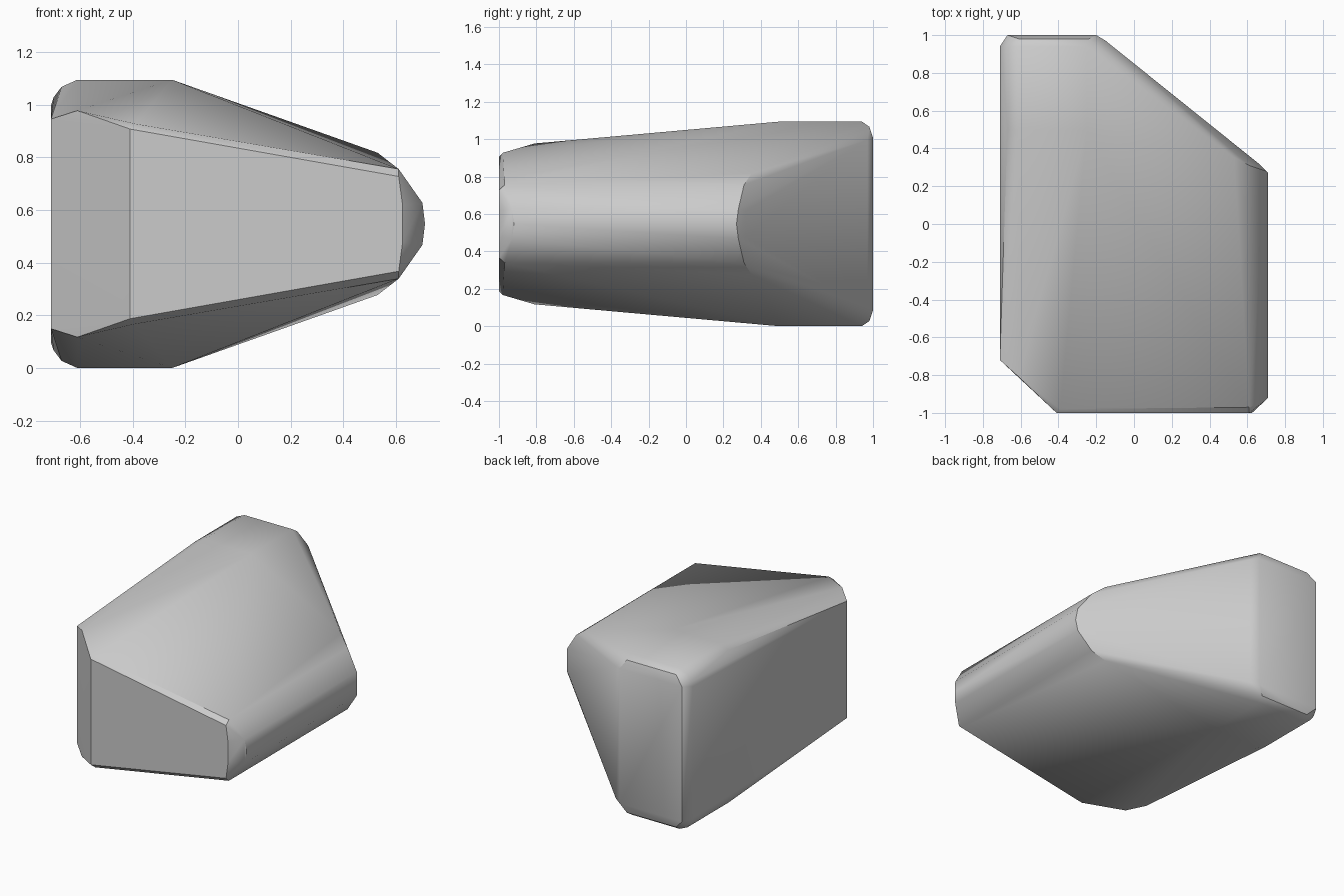
import bpy
import bmesh
import math

# Remove the default object
default_cube = bpy.data.objects.get("Cube")
if default_cube:
    bpy.data.objects.remove(default_cube, do_unlink=True)

MIDDLE = 0.547  # height of the plane of symmetry


def flat_material(name, value):
    material = bpy.data.materials.new(name)
    material.use_nodes = True
    colour = (value, value, value, 1)
    material.diffuse_color = colour
    material.node_tree.nodes["Principled BSDF"].inputs["Base Color"].default_value = colour
    return material


def mirrored_hull(name, corner_groups, material):
    """Convex solid from corners in hundredths (x, y, height above middle)."""
    mesh = bpy.data.meshes.new(name)
    bm = bmesh.new()
    for corners in corner_groups.values():
        for x, y, rise in corners:
            for side in (1, -1):
                bm.verts.new((x / 100, y / 100, MIDDLE + side * rise / 100))
    bmesh.ops.remove_doubles(bm, verts=bm.verts, dist=0.0001)
    hull = bmesh.ops.convex_hull(bm, input=bm.verts)
    spare = {v for v in hull["geom_interior"] + hull["geom_unused"]
             if isinstance(v, bmesh.types.BMVert)}
    bmesh.ops.delete(bm, geom=list(spare), context="VERTS")
    bmesh.ops.dissolve_limit(bm, angle_limit=math.radians(0.5),
                             verts=bm.verts, edges=bm.edges)
    bmesh.ops.recalc_face_normals(bm, faces=bm.faces)
    bm.to_mesh(mesh)
    bm.free()
    mesh.materials.append(material)
    body = bpy.data.objects.new(name, mesh)
    bpy.context.collection.objects.link(body)
    bpy.context.view_layer.objects.active = body
    body.select_set(True)
    bpy.ops.object.shade_smooth_by_angle(angle=math.radians(35))
    return body


# Corners of the upper half, grouped by the region they bound
corner_groups = {
    "flat ridge": [(-61, 50, 54.7), (-25, 50, 54.7), (-61, 94, 54.7), (-25, 94, 54.7)],
    "rounded right edge": [(-67, 50, 52), (-67, 94, 52), (-70, 94, 48), (-71, 94, 45)],
    "back wall": [(-67, 100, 46), (-20, 100, 46), (-61, 98, 52), (-24, 98, 52)],
    "back corner": [(-15, 97, 45)],
    "slanting wall top": [(53, 35, 27), (61, 31, 20.8), (66, 32, 7)],
    "rounded left edge": [(70, 28, 8), (71, 27, 0), (70, -93, 8), (71, -92, 0)],
    "front wall": [(-41, -100, 36), (61, -100, 18), (62.5, -100, 7)],
    "front rim": [(-39, -98, 38), (61, -97, 20.8)],
    "front chamfer": [(-71, -72, 39.8), (-61, -81, 43)],
}

stone = flat_material("stone grey", 0.6)
mirrored_hull("stone_block", corner_groups, stone)
